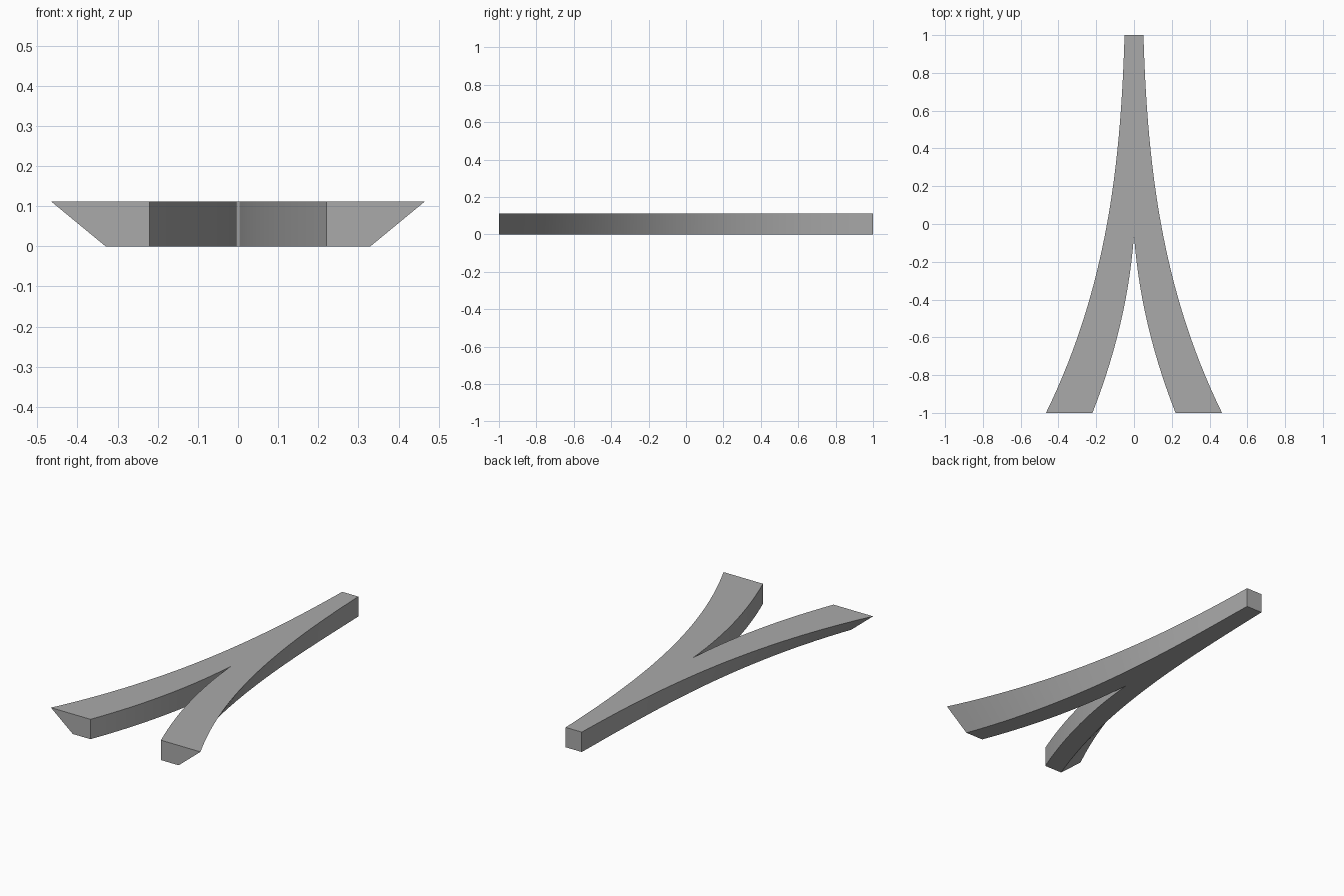
import bpy
import bmesh
import math

cube = bpy.data.objects.get("Cube")
if cube:
    bpy.data.objects.remove(cube, do_unlink=True)

HEIGHT = 0.112
FORK_Y = -0.06      # where the stem splits into two legs


def outer_top(y):
    t = (1 - y) / 2
    return 0.05 + 0.06 * t + 0.148 * t**2 + 0.208 * t**3


def outer_bottom(y):
    # the outer wall leans in more and more toward the front
    return outer_top(y) - 0.136 * ((1 - y) / 2) ** 1.7


def inner(y):
    s = max(0, (FORK_Y - y) / (FORK_Y + 1))
    return 0.07 * s + 0.15 * s**2


# Stations from the back of the stem, through the fork, to the front
ys = [1 + (FORK_Y - 1) * i / 14 for i in range(14)]
ys += [FORK_Y - (FORK_Y + 1) * i / 14 for i in range(15)]

# One half: a swept four-sided section, open along the centre of the stem
bm = bmesh.new()
rings = []
for y in ys:
    section = [(inner(y), HEIGHT), (outer_top(y), HEIGHT),
               (outer_bottom(y), 0), (inner(y), 0)]
    rings.append([bm.verts.new((x, y, z)) for x, z in section])
for i, (a, b) in enumerate(zip(rings, rings[1:])):
    for k in range(4):
        if k == 3 and i < 14:
            continue
        n = (k + 1) % 4
        bm.faces.new((a[k], a[n], b[n], b[k]))
bm.faces.new(rings[0][::-1])
bm.faces.new(rings[-1])
bmesh.ops.recalc_face_normals(bm, faces=bm.faces[:])
mesh = bpy.data.meshes.new("forked_beam")
bm.to_mesh(mesh)
bm.free()
beam = bpy.data.objects.new("forked_beam", mesh)
bpy.context.collection.objects.link(beam)

# Grey material
grey = bpy.data.materials.new("grey")
grey.use_nodes = True
colour = (0.4, 0.4, 0.4, 1)
grey.diffuse_color = colour
grey.node_tree.nodes["Principled BSDF"].inputs["Base Color"].default_value = colour
mesh.materials.append(grey)

# Smooth curved walls with sharp edges, then the mirrored half
bpy.ops.object.select_all(action='DESELECT')
beam.select_set(True)
bpy.context.view_layer.objects.active = beam
bpy.ops.object.shade_smooth_by_angle(angle=math.radians(30))
mirror = beam.modifiers.new("mirror", 'MIRROR')
mirror.merge_threshold = 0.0001
